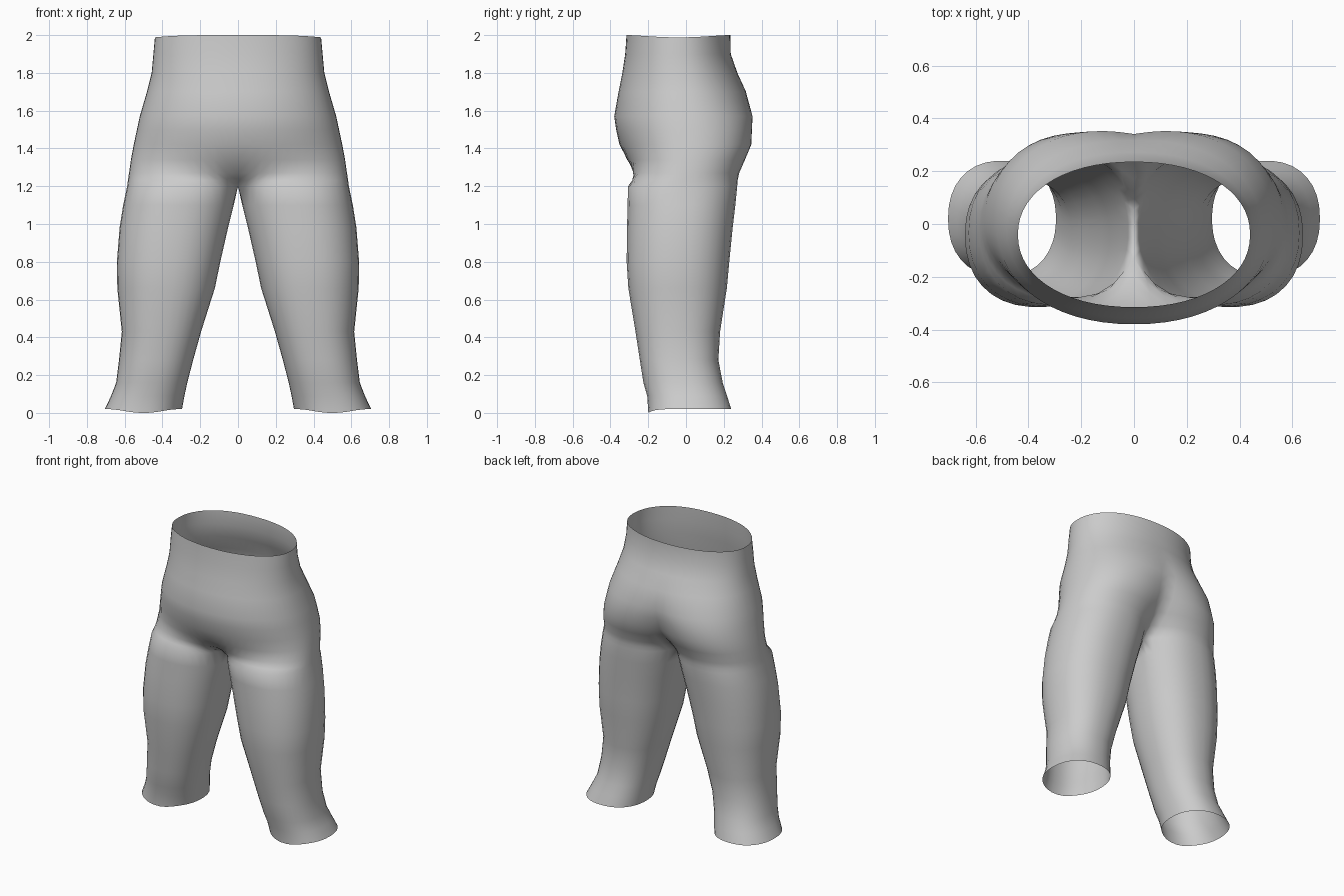
import bpy, bmesh, math

if "Cube" in bpy.data.objects:
    bpy.data.objects.remove(bpy.data.objects["Cube"])

ARC, INNER = 30, 5          # segments on the outer arc / points on the inner thigh
SPLIT = math.radians(160)   # where the leg ring meets the centre seam

# z, half width, front y, back y, front leg blend, back leg blend
HIPS = [
    (2.00, .440, -.315, .235, 0, 0),
    (1.90, .448, -.322, .237, 0, 0),
    (1.80, .457, -.337, .272, 0, 0),
    (1.70, .482, -.357, .322, 0, .02),
    (1.57, .520, -.380, .377, 0, .15),
    (1.50, .535, -.370, .380, 0, .24),
    (1.42, .552, -.352, .378, .0, .34),
    (1.34, .567, -.322, .340, .06, .48),
    (1.27, .577, -.306, .300, .30, .68),
    (1.23, .583, -.306, .282, .62, .85),
]
# z, outer x, inner x, front y, back y
LEGS = [
    (1.20, .587, 0, -.308, .272),
    (1.10, .608, .022, -.310, .262),
    (.98, .627, .052, -.313, .248),
    (.80, .641, .093, -.315, .230),
    (.66, .639, .122, -.306, .217),
    (.43, .615, .195, -.268, .181),
    (.28, .630, .237, -.245, .172),
    (.16, .645, .268, -.226, .195),
    (.09, .672, .283, -.206, .218),
    (.02, .705, .296, -.200, .240),
]


def oval(cx, cy, a, b, t, n):
    """Point on a slightly squared ellipse."""
    c, s = math.cos(t), math.sin(t)
    return (cx + a * math.copysign(abs(c) ** (2 / n), c),
            cy + b * math.copysign(abs(s) ** (2 / n), s))


bm = bmesh.new()

# hip rows: half rings that pinch towards the leg shape near the crotch
rows = []
for z, w, f, b, wf, wb in HIPS:
    cy, ry, row = (f + b) / 2, (b - f) / 2, []
    for i in range(ARC + 1):
        s = 2 * i / ARC - 1
        hx, hy = oval(0, cy, w, ry, s * math.pi / 2, 2.15)
        lx, ly = oval(w / 2, cy, w / 2, ry, s * SPLIT, 2.15)
        k = wf if s < 0 else wb
        x, y = hx + (lx - hx) * k, hy + (ly - hy) * k
        zz = z - .012 * (hx / w) ** 4 if z == 2 else z
        row.append(bm.verts.new((0 if abs(s) == 1 else max(x, .001), y, zz)))
    rows.append(row)

# leg rows: closed rings
for k, (z, o, n, f, b) in enumerate(LEGS):
    row = []
    for i in range(ARC + INNER):
        if i <= ARC:
            t = (2 * i / ARC - 1) * SPLIT
        else:
            t = SPLIT + (i - ARC) / INNER * 2 * (math.pi - SPLIT)
        x, y = oval((o + n) / 2, (f + b) / 2, (o - n) / 2, (b - f) / 2, t, 2.25)
        if k == 0:
            x = 0 if i in (0, ARC) or i > ARC else max(x, .001)
        zz = z
        if k == len(LEGS) - 1:            # small dip in the front of the hem
            zz -= .02 * max(0, -math.sin(t)) ** 6
        row.append(bm.verts.new((x, y, zz)))
    rows.append(row)

# skin between rows
for up, lo in zip(rows, rows[1:]):
    closed = len(up) > ARC + 1
    m = len(up) if closed else ARC
    for i in range(m):
        j = (i + 1) % len(up)
        bm.faces.new((lo[i], lo[j], up[j], up[i]))

# mirror to the other side and weld the centre seam
geo = bmesh.ops.duplicate(bm, geom=bm.verts[:] + bm.edges[:] + bm.faces[:])["geom"]
for v in geo:
    if isinstance(v, bmesh.types.BMVert):
        v.co.x = -v.co.x
bmesh.ops.reverse_faces(bm, faces=[g for g in geo if isinstance(g, bmesh.types.BMFace)])
bmesh.ops.remove_doubles(bm, verts=[v for v in bm.verts if abs(v.co.x) < 1e-6], dist=1e-5)

mesh = bpy.data.meshes.new("trousers")
bm.to_mesh(mesh)
bm.free()
mesh.shade_smooth()
cloth = bpy.data.materials.new("grey cloth")
cloth.diffuse_color = (.6, .6, .6, 1)
cloth.use_nodes = True
cloth.node_tree.nodes["Principled BSDF"].inputs["Base Color"].default_value = cloth.diffuse_color
mesh.materials.append(cloth)
obj = bpy.data.objects.new("trousers", mesh)
bpy.context.collection.objects.link(obj)
